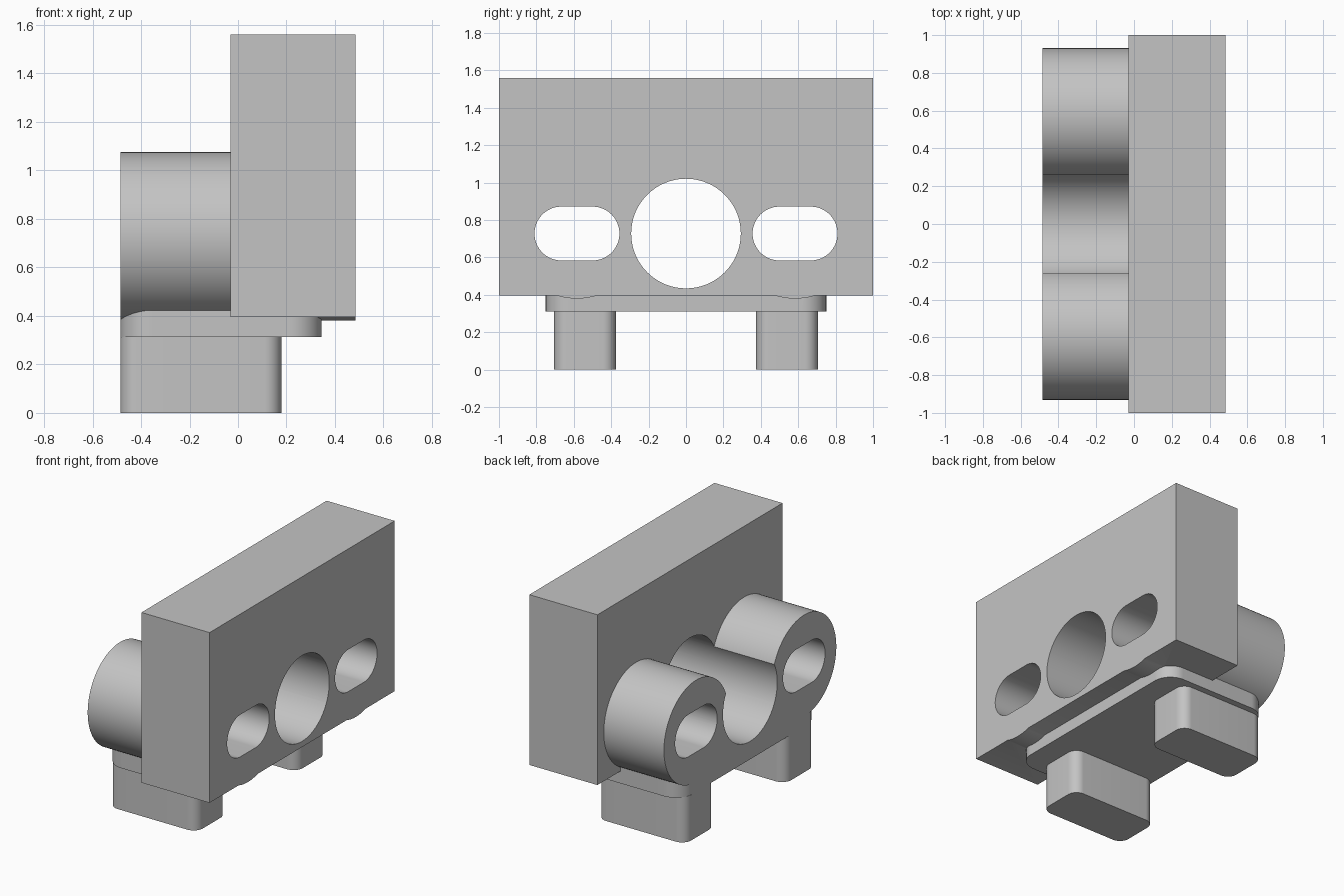
import bpy, bmesh, math

default = bpy.data.objects.get("Cube")
if default:
    bpy.data.objects.remove(default, do_unlink=True)

grey = bpy.data.materials.new("plain_grey")
grey.use_nodes = True
COLOUR = (0.55, 0.55, 0.55, 1)
grey.diffuse_color = COLOUR
grey.node_tree.nodes["Principled BSDF"].inputs["Base Color"].default_value = COLOUR


def rounded(cu, cv, hu, hv, r, steps=24):
    """Rounded rectangle outline; a circle when r equals both half sizes."""
    pts = []
    for q, (su, sv) in enumerate(((1, 1), (-1, 1), (-1, -1), (1, -1))):
        for i in range(steps + 1 if r else 1):
            a = (q + i / steps) * math.pi / 2
            pts.append((cu + su * (hu - r) + r * math.cos(a),
                        cv + sv * (hv - r) + r * math.sin(a)))
    return pts


def prism(name, outline, axis, lo, hi):
    """Extrude an outline along x (outline in y, z) or z (outline in x, y)."""
    bm = bmesh.new()
    verts = [bm.verts.new((lo, u, v) if axis == "x" else (u, v, lo)) for u, v in outline]
    bmesh.ops.remove_doubles(bm, verts=verts, dist=1e-5)
    face = bm.faces.new(bm.verts[:])
    top = bmesh.ops.extrude_face_region(bm, geom=[face])["geom"]
    for v in top:
        if isinstance(v, bmesh.types.BMVert):
            if axis == "x":
                v.co.x = hi
            else:
                v.co.z = hi
    bmesh.ops.recalc_face_normals(bm, faces=bm.faces[:])
    mesh = bpy.data.meshes.new(name)
    bm.to_mesh(mesh)
    bm.free()
    mesh.materials.append(grey)
    obj = bpy.data.objects.new(name, mesh)
    bpy.context.collection.objects.link(obj)
    return obj


def combine(target, other, operation):
    """Apply a boolean to the target and discard the other solid."""
    mod = target.modifiers.new("bool", "BOOLEAN")
    mod.object, mod.operation, mod.solver = other, operation, "EXACT"
    bpy.context.view_layer.objects.active = target
    bpy.ops.object.modifier_apply(modifier=mod.name)
    bpy.data.objects.remove(other, do_unlink=True)


BACK, FRONT = -0.485, 0.485      # ends along x
HOLE_Z, SIDE_Y = 0.728, 0.583    # bore height and side boss offset

# Upright block
body = prism("mounting_block", rounded(0, 0.978, 1, 0.582, 0), "x", -0.03, FRONT)

# Rounded base plate rising between the bosses
plate = prism("base_plate", rounded(-0.07, 0, 0.415, 0.75, 0.13), "z", 0.312, 0.7)
combine(body, plate, "UNION")

# Round bosses running through the block
for side in (-1, 1):
    boss = prism("boss", rounded(side * SIDE_Y, HOLE_Z, 0.348, 0.348, 0.348), "x", BACK, FRONT)
    combine(body, boss, "UNION")

# Central bore and side slots
combine(body, prism("bore", rounded(0, HOLE_Z, 0.293, 0.293, 0.293), "x", -1, 1), "DIFFERENCE")
for side in (-1, 1):
    slot = prism("slot", rounded(side * SIDE_Y, HOLE_Z, 0.227, 0.144, 0.144), "x", -1, 1)
    combine(body, slot, "DIFFERENCE")

# Feet
parts = [body]
for side, label in ((-1, "right_foot"), (1, "left_foot")):
    parts.append(prism(label, rounded(-0.153, side * 0.54, 0.332, 0.165, 0.07, 12), "z", 0, 0.312))

# Smooth curved walls, crisp edges
bpy.ops.object.select_all(action="DESELECT")
for obj in parts:
    obj.select_set(True)
bpy.context.view_layer.objects.active = body
bpy.ops.object.shade_smooth_by_angle(angle=math.radians(30))
